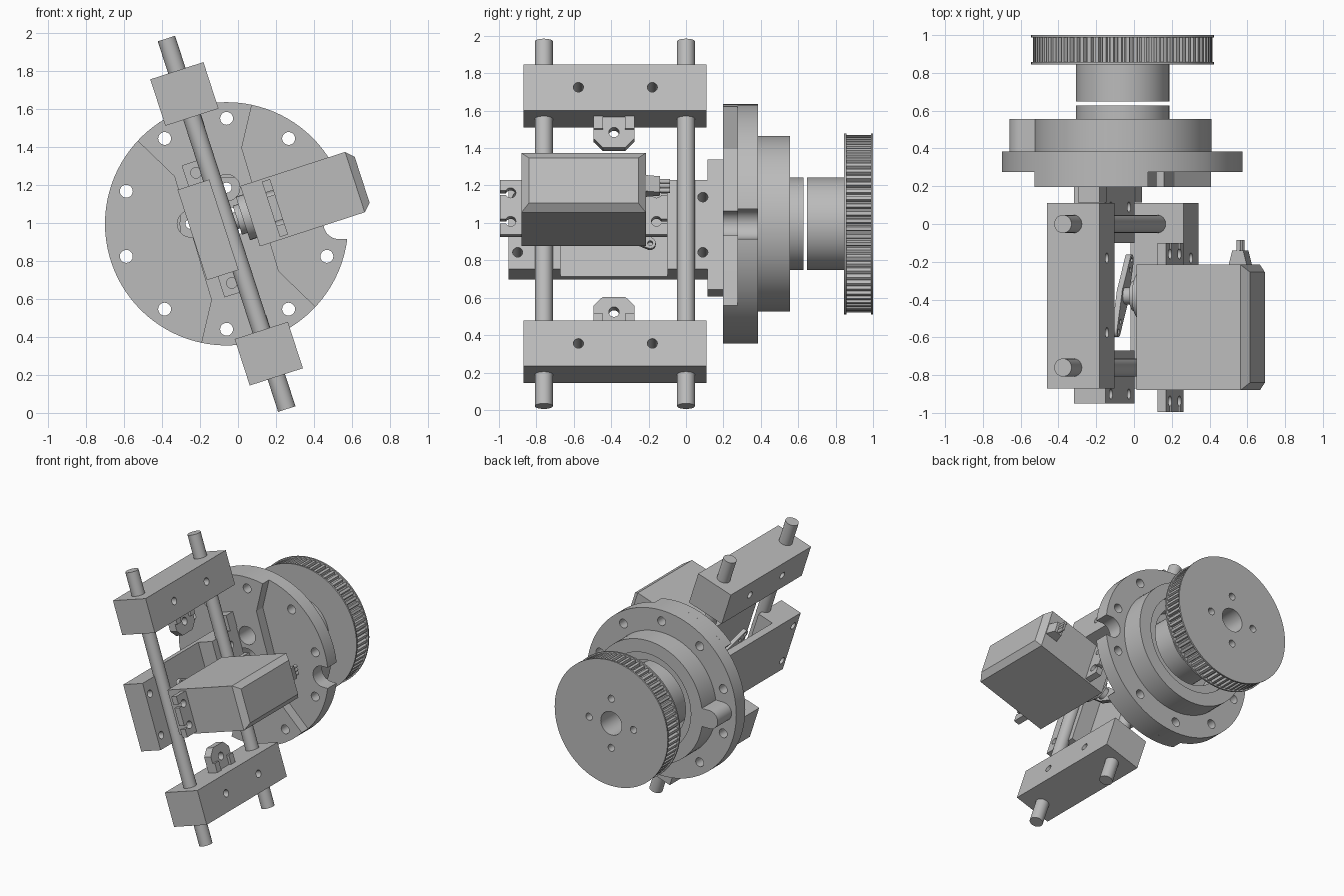
import bpy, bmesh
from math import cos, sin, radians, tau
from mathutils import Matrix, Vector

cube = bpy.data.objects.get("Cube")
if cube:
    bpy.data.objects.remove(cube, do_unlink=True)

grey = bpy.data.materials.new("machined grey")
grey.use_nodes = True
grey.diffuse_color = (0.5, 0.5, 0.5, 1)
grey.node_tree.nodes["Principled BSDF"].inputs["Base Color"].default_value = (0.5, 0.5, 0.5, 1)

# Two frames share the main axis: the upright flange and the tilted carriage
FLANGE = Matrix.Translation((-0.06, 0, 0.995))
TILT = FLANGE @ Matrix.Rotation(radians(-18), 4, 'Y')


def arc(r, start=0, end=360, n=48, c=(0, 0)):
    full = abs(end - start) == 360
    steps = n if full else n - 1
    return [(c[0] + r * cos(radians(start + (end - start) * i / steps)),
             c[1] + r * sin(radians(start + (end - start) * i / steps))) for i in range(n)]


def rect(p0, p1, q0, q1):
    return [(p0, q0), (p1, q0), (p1, q1), (p0, q1)]


def prism(name, profiles, axis, a, b, frame):
    """Extrude closed profiles along a local axis from a to b."""
    place = {'X': lambda p, q, t: (t, p, q),
             'Y': lambda p, q, t: (p, t, q),
             'Z': lambda p, q, t: (p, q, t)}[axis]
    bm = bmesh.new()
    for pts in profiles:
        low = [bm.verts.new(place(p, q, a)) for p, q in pts]
        high = [bm.verts.new(place(p, q, b)) for p, q in pts]
        bm.faces.new(low)
        bm.faces.new(high)
        for i in range(len(pts)):
            j = (i + 1) % len(pts)
            bm.faces.new((low[i], low[j], high[j], high[i]))
    bmesh.ops.recalc_face_normals(bm, faces=bm.faces)
    mesh = bpy.data.meshes.new(name)
    bm.to_mesh(mesh)
    bm.free()
    mesh.materials.append(grey)
    obj = bpy.data.objects.new(name, mesh)
    bpy.context.collection.objects.link(obj)
    obj.matrix_world = frame
    return obj


def cut(obj, profiles, axis, a, b, frame):
    cutter = prism("cutter", profiles, axis, a, b, frame)
    cutter.hide_render = True
    bpy.context.view_layer.update()
    mod = obj.modifiers.new("cut", 'BOOLEAN')
    mod.operation = 'DIFFERENCE'
    mod.solver = 'EXACT'
    mod.object = cutter
    bpy.context.view_layer.objects.active = obj
    bpy.ops.object.modifier_apply(modifier=mod.name)
    bpy.data.objects.remove(cutter, do_unlink=True)


def box(name, x, y, z, frame=TILT):
    return prism(name, [rect(*x, *y)], 'Z', *z, frame)


def holes(r, centres, n=20):
    return [arc(r, n=n, c=c) for c in centres]


def ring_points(r, count, start=0):
    return [(r * cos(radians(start) + tau * i / count),
             r * sin(radians(start) + tau * i / count)) for i in range(count)]


# Mounting flange with bolt circle and side notch
bolts = holes(0.034, ring_points(0.555, 10, 18))
shaft_holes = holes(0.027, ring_points(0.19, 4))
bore = [arc(0.09, n=32)]
flange = prism("flange", [arc(0.64, n=96)], 'Y', 0.275, 0.385, FLANGE)
notch = arc(0.08, 90, 270, 16, (0.59, 0)) + [(0.8, -0.08), (0.8, 0.08)]
cut(flange, bolts + [notch], 'Y', 0.1, 0.5, FLANGE)

# Raised band across the front of the flange
band = (arc(0.64, 137, 78, 20) + [(0.08, 0.4), (0.275, -0.25)]
        + arc(0.64, -43, -102, 20) + [(-0.08, -0.4), (-0.275, 0.25)])
face_plate = prism("flange_face_plate", [band], 'Y', 0.197, 0.275, FLANGE)
cut(face_plate, bolts, 'Y', 0.1, 0.5, FLANGE)
for part in (flange, face_plate):
    cut(part, holes(0.07, ring_points(0.19, 4)) + bore, 'Y', 0.1, 0.5, FLANGE)

# Hollow bearing hub with a side tab and an inner race
hub = prism("bearing_hub", [arc(0.47, n=80)], 'Y', 0.385, 0.555, FLANGE)
cut(hub, [arc(0.37, n=64)], 'Y', 0.3, 0.7, FLANGE)
race = prism("bearing_race", [arc(0.37, n=64)], 'Y', 0.385, 0.52, FLANGE)
cut(race, [arc(0.3, n=64)], 'Y', 0.3, 0.7, FLANGE)
tab = arc(0.07, 90, 270, 16, (-0.53, 0)) + [(-0.4, -0.07), (-0.4, 0.07)]
prism("hub_tab", [tab], 'Y', 0.385, 0.555, FLANGE)

# Shaft in two sections, then the toothed pulley with its rims
shaft = []
for name, a, b in (("inner_shaft", 0.385, 0.628), ("outer_shaft", 0.648, 0.85)):
    shaft.append(prism(name, [arc(0.247, n=64)], 'Y', a, b, FLANGE))
TEETH = 72
teeth = []
for i in range(TEETH):
    for f, r in ((0, 0.455), (0.15, 0.475), (0.6, 0.475), (0.75, 0.455)):
        ang = tau * (i + f) / TEETH
        teeth.append((r * cos(ang), r * sin(ang)))
shaft.append(prism("pulley_teeth", [teeth], 'Y', 0.857, 0.988, FLANGE))
for name, a in (("pulley_inner_rim", 0.845), ("pulley_outer_rim", 0.988)):
    shaft.append(prism(name, [arc(0.484, n=96)], 'Y', a, a + 0.012, FLANGE))
for part in shaft:
    cut(part, shaft_holes + bore, 'Y', 0.2, 1.2, FLANGE)

# Guide rods
for name, y in (("front_guide_rod", -0.76), ("rear_guide_rod", 0)):
    prism(name, [arc(0.048, n=32, c=(0, y))], 'Z', -1.025, 1.025, TILT)

# End blocks clamped on the rods, each with a small pierced lug
for name, s in (("upper", 1), ("lower", -1)):
    z = sorted((s * 0.59, s * 0.847))
    block = box(name + "_end_block", (-0.147, 0.147), (-0.87, 0.11), z)
    cut(block, holes(0.027, [(-0.575, s * 0.72), (-0.18, s * 0.72)]), 'X', -0.3, 0.3, TILT)
    outline = [(-0.11, 0.59), (-0.11, 0.47), (-0.06, 0.42),
               (0.06, 0.42), (0.11, 0.47), (0.11, 0.59)]
    lug = prism(name + "_lug", [[(y - 0.385, s * v) for y, v in outline]],
                'X', -0.03, 0.03, TILT)
    cut(lug, holes(0.028, [(-0.385, s * 0.505)]), 'X', -0.3, 0.3, TILT)
    for y in (-0.47, -0.3):
        box(name + "_lug_foot", (0.03, 0.05), (y - 0.025, y + 0.025),
            sorted((s * 0.52, s * 0.59)))

# Carriage bracket: thin back wall between two solid ends, with mounting ears
profile = [(-0.19, -0.95), (-0.015, -0.95), (-0.015, -0.67), (-0.14, -0.67),
           (-0.14, -0.10), (-0.015, -0.10), (-0.015, 0.197), (-0.19, 0.197)]
bracket = prism("carriage_bracket", [profile], 'Z', -0.25, 0.25, TILT)
cut(bracket, holes(0.027, [(y, z) for y in (-0.9, 0.09) for z in (-0.155, 0.155)]),
    'X', -0.4, 0.2, TILT)
for name, s in (("upper_ear", 1), ("lower_ear", -1)):
    ear = box(name, (-0.13, -0.01), (0.115, 0.197), sorted((s * 0.25, s * 0.365)))
    cut(ear, holes(0.028, [(-0.07, s * 0.305)]), 'Y', 0.05, 0.19, TILT)

# Servo body with a chamfered far end
body = box("servo_body", (0.13, 0.75), (-0.88, -0.215), (-0.167, 0.167))
bm = bmesh.new()
bm.from_mesh(body.data)
far = [e for e in bm.edges if all(v.co.x > 0.7 for v in e.verts)]
bmesh.ops.bevel(bm, geom=far, offset=0.04, segments=1, affect='EDGES')
bm.to_mesh(body.data)
bm.free()

# Servo mounting lugs with open screw slots
for name, y0, y1, s in (("front_servo_lug", -0.995, -0.88, -1),
                        ("rear_servo_lug", -0.215, -0.1, 1)):
    servo_lug = box(name, (0.245, 0.29), (y0, y1), (-0.153, 0.153))
    mid = (y0 + y1) / 2
    for z in (-0.08, 0.08):
        slot = rect(mid, mid + s * 0.2, z - 0.012, z + 0.012)
        cut(servo_lug, [arc(0.028, n=20, c=(mid, z))], 'X', 0.2, 0.35, TILT)
        cut(servo_lug, [slot], 'X', 0.2, 0.35, TILT)

# Servo gear boss, output shaft and double-ended horn
hub_y = -0.38
for name, r, a, b in (("gear_boss", 0.12, 0.09, 0.13), ("gear_collar", 0.08, 0.06, 0.09),
                      ("output_shaft", 0.045, -0.02, 0.06)):
    prism(name, [arc(r, n=32, c=(hub_y, 0))], 'X', a, b, TILT)
horn_pts = (arc(0.03, -80, 80, 8, (0.22, 0)) + arc(0.06, 70, 110, 5)
            + arc(0.03, 100, 260, 8, (-0.22, 0)) + arc(0.06, 250, 290, 5))
turn = Matrix.Rotation(radians(-31), 2)


def turned(p):
    q = turn @ Vector(p)
    return (q.x + hub_y, q.y)


horn = prism("servo_horn", [[turned(p) for p in horn_pts]], 'X', -0.015, 0.015, TILT)
cut(horn, holes(0.014, [turned((d, 0)) for d in (-0.22, -0.16, 0.16, 0.22)], 12),
    'X', -0.1, 0.1, TILT)

# Cable strain relief and wires
relief = [(0.605, -0.215), (0.705, -0.215), (0.685, -0.14), (0.625, -0.14)]
prism("strain_relief", [relief], 'Z', -0.045, 0.045, TILT)
for z in (-0.026, 0, 0.026):
    prism("servo_wire", [arc(0.013, n=12, c=(0.655, z))], 'Y', -0.15, -0.085, TILT)

# Smooth round walls while keeping hard edges
for obj in bpy.context.scene.objects:
    obj.select_set(obj.type == 'MESH')
bpy.ops.object.shade_smooth_by_angle(angle=radians(25))
